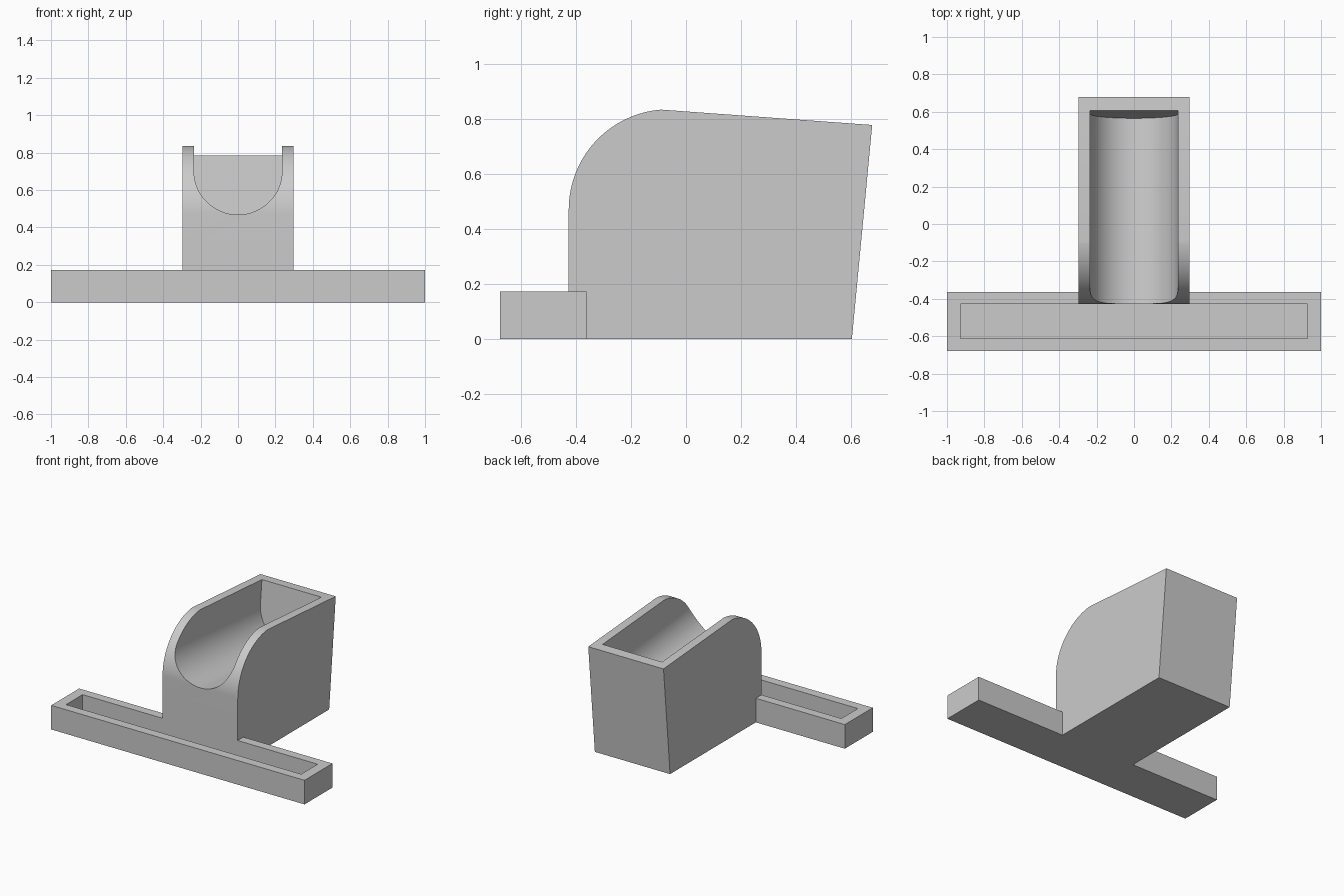
import bpy, bmesh, math
from mathutils import Vector

old = bpy.data.objects.get("Cube")
if old:
    bpy.data.objects.remove(old, do_unlink=True)

grey = bpy.data.materials.new("plain grey")
grey.use_nodes = True
colour = (0.6, 0.6, 0.6, 1)
grey.diffuse_color = colour
grey.node_tree.nodes["Principled BSDF"].inputs["Base Color"].default_value = colour


def prism(name, outline, offset):
    """Extrude a closed outline of 3D points along offset."""
    bm = bmesh.new()
    face = bm.faces.new([bm.verts.new(p) for p in outline])
    ext = bmesh.ops.extrude_face_region(bm, geom=[face])["geom"]
    moved = [v for v in ext if isinstance(v, bmesh.types.BMVert)]
    bmesh.ops.translate(bm, verts=moved, vec=Vector(offset))
    bmesh.ops.recalc_face_normals(bm, faces=bm.faces)
    mesh = bpy.data.meshes.new(name)
    bm.to_mesh(mesh)
    bm.free()
    mesh.materials.append(grey)
    obj = bpy.data.objects.new(name, mesh)
    bpy.context.collection.objects.link(obj)
    return obj


def box(name, x, y0, y1, z0, z1):
    return prism(name, [(-x, y0, z0), (x, y0, z0), (x, y1, z0), (-x, y1, z0)],
                 (0, 0, z1 - z0))


def combine(target, tool, operation):
    """Apply a boolean to target and remove the tool object."""
    mod = target.modifiers.new(operation.lower(), 'BOOLEAN')
    mod.operation, mod.solver, mod.object = operation, 'EXACT', tool
    deps = bpy.context.evaluated_depsgraph_get()
    mesh = bpy.data.meshes.new_from_object(target.evaluated_get(deps))
    target.modifiers.clear()
    target.data = mesh
    bpy.data.objects.remove(tool, do_unlink=True)


# Cradle block: side profile with a rounded front shoulder and leaning back
FRONT, HALF, R, TOP = -0.427, 0.297, 0.365, 0.836
STEPS = 32
side = [(0.604, 0), (FRONT, 0)]
for i in range(STEPS + 1):
    a = math.pi - math.radians(85.5) * -i / STEPS * -1
    side.append((FRONT + R + R * math.cos(a), TOP - R + R * math.sin(a)))
side.append((0.678, 0.779))
holder = prism("cradle_holder", [(-HALF, y, z) for y, z in side], (2 * HALF, 0, 0))

# U-shaped trough, sloping down towards the leaning back wall
W, SLOPE, LEAN = 0.235, 0.087, 0.1
y_end, z_end = 0.565, 0.382
length = 1.2
section = [(W, 0.8)]
for i in range(49):
    a = -math.pi * i / 48
    section.append((W * math.cos(a), W + W * math.sin(a)))
section.append((-W, 0.8))
trough = prism("trough_cutter",
               [(x, y_end + LEAN * h, z_end + h - SLOPE * LEAN * h) for x, h in section],
               (0, -length, SLOPE * length))
combine(holder, trough, 'DIFFERENCE')

# Long front tray joined to the block, then hollowed up to the block's face
tray = box("tray", 1.0, -0.678, -0.363, 0, 0.172)
combine(holder, tray, 'UNION')
slot = box("slot_cutter", 0.928, -0.613, FRONT, 0.063, 0.3)
combine(holder, slot, 'DIFFERENCE')

# Smooth the curved faces while keeping the corners crisp
bpy.ops.object.select_all(action='DESELECT')
holder.select_set(True)
bpy.context.view_layer.objects.active = holder
bpy.ops.object.shade_smooth_by_angle(angle=math.radians(30))
